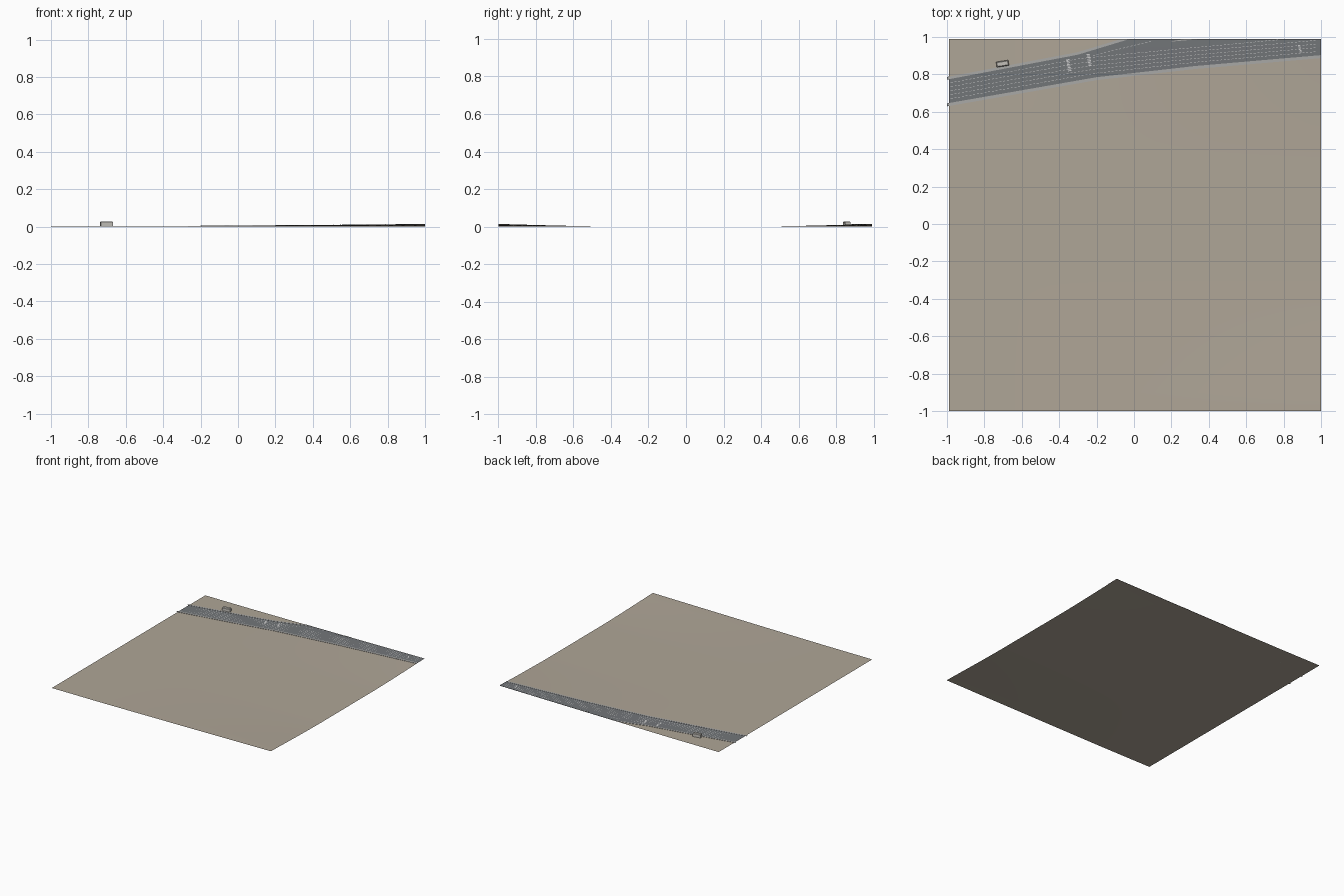
import bpy, bmesh, math
from mathutils import Matrix

if "Cube" in bpy.data.objects:
    bpy.data.objects.remove(bpy.data.objects["Cube"])


def material(name, rgb):
    m = bpy.data.materials.new(name)
    m.diffuse_color = (*rgb, 1)
    m.use_nodes = True
    m.node_tree.nodes["Principled BSDF"].inputs["Base Color"].default_value = m.diffuse_color
    return m


EARTH = material("earth", (0.43, 0.38, 0.31))
ASPHALT = material("asphalt", (0.17, 0.18, 0.19))
KERB = material("kerb", (0.40, 0.40, 0.39))
PAINT = material("paint", (0.68, 0.68, 0.66))
WALL = material("wall", (0.55, 0.53, 0.49))
Y_MAX = 0.99


def height(x, y):
    # flat centre, rising gently to the two right-hand corners
    rise = max(0, (x + 0.6) / 1.6) ** 1.2
    return 0.013 * rise * min(1, max(0, (abs(y) - 0.35) / 0.6)) ** 1.4


def line(points):
    def f(x):
        for (x0, y0), (x1, y1) in zip(points, points[1:]):
            if x <= x1:
                break
        return y0 + (y1 - y0) * (x - x0) / (x1 - x0)
    return f


def finish(bm, name, mat):
    me = bpy.data.meshes.new(name)
    bm.to_mesh(me)
    bm.free()
    ob = bpy.data.objects.new(name, me)
    me.materials.append(mat)
    bpy.context.collection.objects.link(ob)
    return ob


def add_strip(bm, low, high, x0, x1, lift, cols=1, rows=1, skirt=False):
    """Ribbon draped over the terrain between two edge curves."""
    grid = []
    for i in range(cols + 1):
        x = x0 + (x1 - x0) * i / cols
        a, b = min(low(x), Y_MAX), min(high(x), Y_MAX)
        col = []
        for j in range(rows + 1):
            y = a + (b - a) * j / rows
            col.append(bm.verts.new((x, y, height(x, y) + lift)))
        if skirt:
            for k, y in ((0, a), (len(col) + 1, b)):
                col.insert(k, bm.verts.new((x, y, height(x, y))))
        grid.append(col)
    for c, d in zip(grid, grid[1:]):
        for j in range(len(c) - 1):
            bm.faces.new((c[j], d[j], d[j + 1], c[j + 1]))


# terrain tile
bm = bmesh.new()
add_strip(bm, lambda x: -1, lambda x: Y_MAX, -0.99, 1, 0, 40, 40)
terrain = finish(bm, "terrain", EARTH)
terrain.data.shade_smooth()

# carriageway edges
low = line([(-1, 0.645), (-0.2, 0.785), (0.33, 0.845), (1, 0.903)])
main_high = line([(-1, 0.772), (-0.3, 0.905), (0.35, 0.965), (1, 1.025)])
high = line([(-1, 0.772), (-0.3, 0.905), (-0.02, 0.99), (1, 1.3)])

bm = bmesh.new()
add_strip(bm, low, high, -0.99, 1, 0.0012, 60, 4, True)
finish(bm, "road", ASPHALT)

# pavements along both sides
bm = bmesh.new()
add_strip(bm, lambda x: low(x) - 0.016, low, -1, 1, 0.0022, 60, 1, True)
finish(bm, "lower_pavement", KERB)
bm = bmesh.new()
add_strip(bm, high, lambda x: high(x) + 0.014, -1, -0.02, 0.0022, 40, 1, True)
finish(bm, "upper_pavement", KERB)

# traffic island where the branch splits off
bm = bmesh.new()
add_strip(bm, line([(0.2, 0.975), (0.34, 0.988)]),
          line([(0.2, 0.977), (0.34, 1.0)]), 0.2, 0.34, 0.0025, 6, 1, True)
finish(bm, "island", KERB)

# dashed lane lines
bm = bmesh.new()
W = 0.0013


def lane(t):
    return lambda x: low(x) + (main_high(x) - low(x)) * t


def dashes(f, x0, x1, step):
    n = int((x1 - x0) / step)
    for i in range(n):
        x = x0 + i * step
        if f(x) + W < Y_MAX - 0.005:
            add_strip(bm, lambda q: f(q) - W, lambda q: f(q) + W,
                      x, x + step * 0.55, 0.0018)


for t in (0.17, 0.34, 0.5, 0.67, 0.84):
    dashes(lane(t), -0.98, 0.99, 0.02)
dashes(line([(-0.22, 0.90), (0.12, 0.985)]), -0.22, 0.12, 0.02)
finish(bm, "lane_dashes", PAINT)


# zebra crossings: rows of short bars across the road
def crossing(name, x, t0, t1, width, bars):
    b = bmesh.new()
    for i in range(bars):
        t = t0 + (t1 - t0) * i / bars
        xs = x - 0.012 * (i / bars)
        add_strip(b, lane(t), lane(t + (t1 - t0) * 0.6 / bars),
                  xs, xs + width, 0.002)
    finish(b, name, PAINT)


crossing("crossing_left", -0.352, 0.42, 0.92, 0.017, 8)
crossing("crossing_right", -0.243, 0.5, 1.02, 0.017, 8)
crossing("crossing_far", 0.886, 0.2, 0.55, 0.012, 6)

# small building with a stepped flat roof
bm = bmesh.new()
bmesh.ops.create_cube(bm, size=1, matrix=Matrix.Translation((0, 0, 0.5))
                      @ Matrix.Identity(4))
bmesh.ops.scale(bm, vec=(0.066, 0.029, 0.024), verts=bm.verts)
top = [f for f in bm.faces if f.normal.z > 0.9]
bmesh.ops.inset_region(bm, faces=top, thickness=0.006, depth=0.004)
building = finish(bm, "building", WALL)
building.location = (-0.703, 0.857, 0)
building.rotation_euler.z = math.radians(9)
